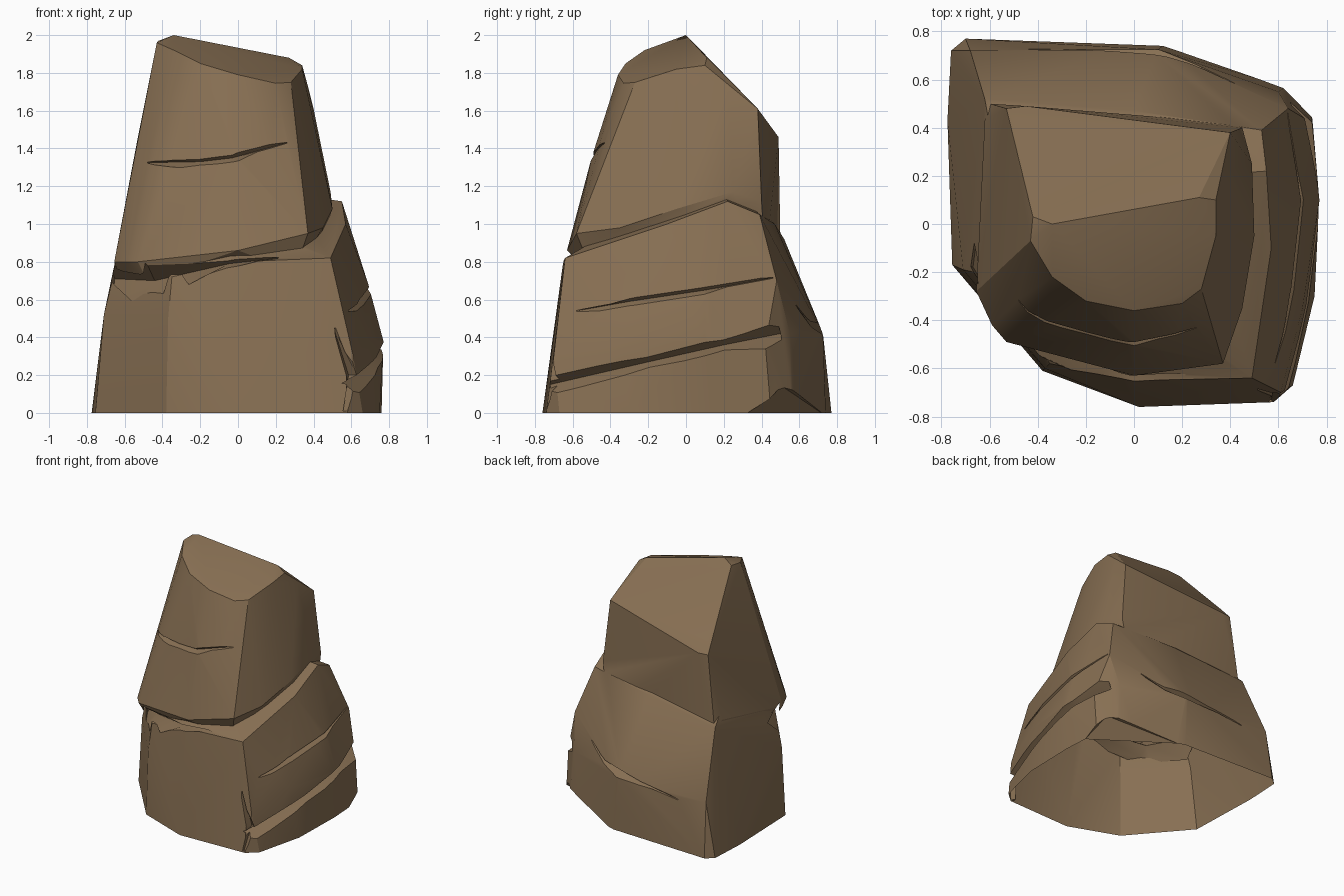
import bpy, bmesh
from mathutils import Vector
from mathutils.bvhtree import BVHTree

if "Cube" in bpy.data.objects:
    bpy.data.objects.remove(bpy.data.objects["Cube"])

stone = bpy.data.materials.new("brown_stone")
stone.diffuse_color = (0.243, 0.159, 0.086, 1)
stone.use_nodes = True
stone.node_tree.nodes["Principled BSDF"].inputs["Base Color"].default_value = stone.diffuse_color


def add_object(name, bm):
    bmesh.ops.recalc_face_normals(bm, faces=bm.faces)
    mesh = bpy.data.meshes.new(name)
    bm.to_mesh(mesh)
    bm.free()
    mesh.materials.append(stone)
    ob = bpy.data.objects.new(name, mesh)
    bpy.context.collection.objects.link(ob)
    return ob


def hull(name, points):
    bm = bmesh.new()
    for p in points:
        bm.verts.new(p)
    res = bmesh.ops.convex_hull(bm, input=bm.verts)
    junk = {v for v in res["geom_interior"] + res["geom_unused"]
            if isinstance(v, bmesh.types.BMVert)}
    bmesh.ops.delete(bm, geom=list(junk), context='VERTS')
    return add_object(name, bm)


def combine(target, other, operation):
    mod = target.modifiers.new("bool", 'BOOLEAN')
    mod.operation, mod.object, mod.solver = operation, other, 'EXACT'
    bpy.context.view_layer.objects.active = target
    bpy.ops.object.modifier_apply(modifier=mod.name)
    bpy.data.objects.remove(other)


def crack(rock, path, out, depth=0.05):
    """V-shaped groove; path points are (x, y, z, width), snapped to the surface."""
    out = Vector(out).normalized()
    bm = bmesh.new()
    bm.from_mesh(rock.data)
    tree = BVHTree.FromBMesh(bm)
    bm.free()
    pts = []
    for x, y, z, w in path:
        p = Vector((x, y, z))
        hit = tree.ray_cast(p + out * 2, -out)[0]
        pts.append((hit if hit else p, w))
    side = (pts[-1][0] - pts[0][0]).cross(out).normalized()
    bm = bmesh.new()
    rings = []
    for p, w in pts:
        d = depth * min(1, 0.35 + w * 10)
        half = side * (w / 2) * (1 + 0.06 / d)
        rings.append([bm.verts.new(q) for q in
                      (p - out * d, p + out * 0.06 + half, p + out * 0.06 - half)])
    for a, b in zip(rings, rings[1:]):
        for i in range(3):
            j = (i + 1) % 3
            bm.faces.new((a[i], a[j], b[j], b[i]))
    bm.faces.new(rings[0])
    bm.faces.new(rings[-1])
    combine(rock, add_object("crack_cutter", bm), 'DIFFERENCE')


# wide lower block
lower = [(-.70, .77, 0), (-.76, .72, 0), (-.775, .43, 0), (-.755, -.17, 0),
         (-.38, -.61, 0), (.02, -.76, 0), (.58, -.74, 0), (.66, -.67, 0),
         (.75, -.3, 0), (.76, .13, 0), (.74, .45, 0), (.63, .57, 0), (.12, .74, 0),
         (-.71, -.19, .52), (-.66, -.2, .72), (-.37, -.60, .5), (-.35, -.58, .72),
         (0, -.65, .8), (.49, -.64, .82), (.61, -.70, .3),
         (.77, .1, .38), (.74, .42, .36), (.69, .1, .68), (.70, -.35, .4),
         (.55, .22, 1.12), (.57, -.1, 1.0), (.53, .39, 1.05), (.64, .48, .70),
         (.60, .55, .42), (.1, .725, .42), (-.68, .72, .42), (-.62, .52, .92),
         (0, .47, 1.0), (-.55, .14, 1.28)]

# leaning upper block with a sloped back top
upper = [(-.34, 0, 2.0), (-.42, .03, 1.97), (-.43, -.07, 1.96), (-.34, -.22, 1.92),
         (-.20, -.32, 1.85), (0, -.36, 1.79), (.20, -.33, 1.745), (.28, -.27, 1.75),
         (.34, -.05, 1.82), (.34, .10, 1.84), (.27, .11, 1.88),
         (.37, .22, 1.73), (.40, .38, 1.61), (-.49, .42, 1.54), (-.45, .49, 1.46),
         (-.53, .48, 1.46), (-.62, .43, .95), (-.60, .50, .9),
         (-.655, -.28, .80), (-.59, -.42, .80), (-.53, -.49, .80), (-.62, -.2, .70),
         (-.48, -.46, .70), (0, -.5, 1.35), (0, -.63, .86), (.37, -.58, .95),
         (.45, -.35, .98), (.50, -.05, 1.08), (.49, .25, 1.17), (.45, .40, 1.12),
         (.40, .42, .8), (.3, -.5, .75)]

rock = hull("rock", lower)
combine(rock, hull("upper_block", upper), 'UNION')

# undercut chip at the back right foot
chip = [(.77, .26, -.05), (0, .79, -.05), (.95, .95, -.05), (.69, .51, .14), (.9, .8, .2)]
combine(rock, hull("foot_chip", chip), 'DIFFERENCE')

# cracks on the front, right, back and front right corner
crack(rock, [(-.74, -.4, .71, .15), (-.47, -.5, .70, .10), (-.05, -.6, .79, .04),
             (.22, -.6, .82, .005)], (-.25, -1, 0), .07)
crack(rock, [(-.48, -.4, 1.325, .005), (-.2, -.5, 1.33, .03), (-.03, -.5, 1.35, .035),
             (.26, -.4, 1.43, .004)], (0, -1, 0), .04)
crack(rock, [(.6, -.72, .15, .06), (.6, -.2, .27, .055), (.6, .2, .36, .055),
             (.6, .5, .42, .07)], (1, 0, 0), .06)
crack(rock, [(.6, -.58, .54, .005), (.6, -.3, .59, .035), (.6, .1, .65, .035),
             (.6, .46, .715, .005)], (1, 0, 0), .04)
crack(rock, [(.42, .6, .57, .005), (.25, .6, .47, .03), (-.1, .6, .42, .03),
             (-.44, .7, .38, .005)], (0, 1, 0), .04)
crack(rock, [(.52, -.7, .45, .005), (.60, -.7, .2, .07), (.55, -.7, .01, .02)],
      (.4, -1, 0), .05)

# open underside
bm = bmesh.new()
bm.from_mesh(rock.data)
bmesh.ops.remove_doubles(bm, verts=bm.verts, dist=0.0005)
under = [f for f in bm.faces if all(abs(v.co.z) < 0.002 for v in f.verts)]
bmesh.ops.delete(bm, geom=under, context='FACES')
bm.to_mesh(rock.data)
bm.free()

# one flat colour, soft shading across shallow edges
rock.data.materials.clear()
rock.data.materials.append(stone)
bpy.ops.object.select_all(action='DESELECT')
rock.select_set(True)
bpy.context.view_layer.objects.active = rock
bpy.ops.object.shade_smooth_by_angle(angle=0.42)
